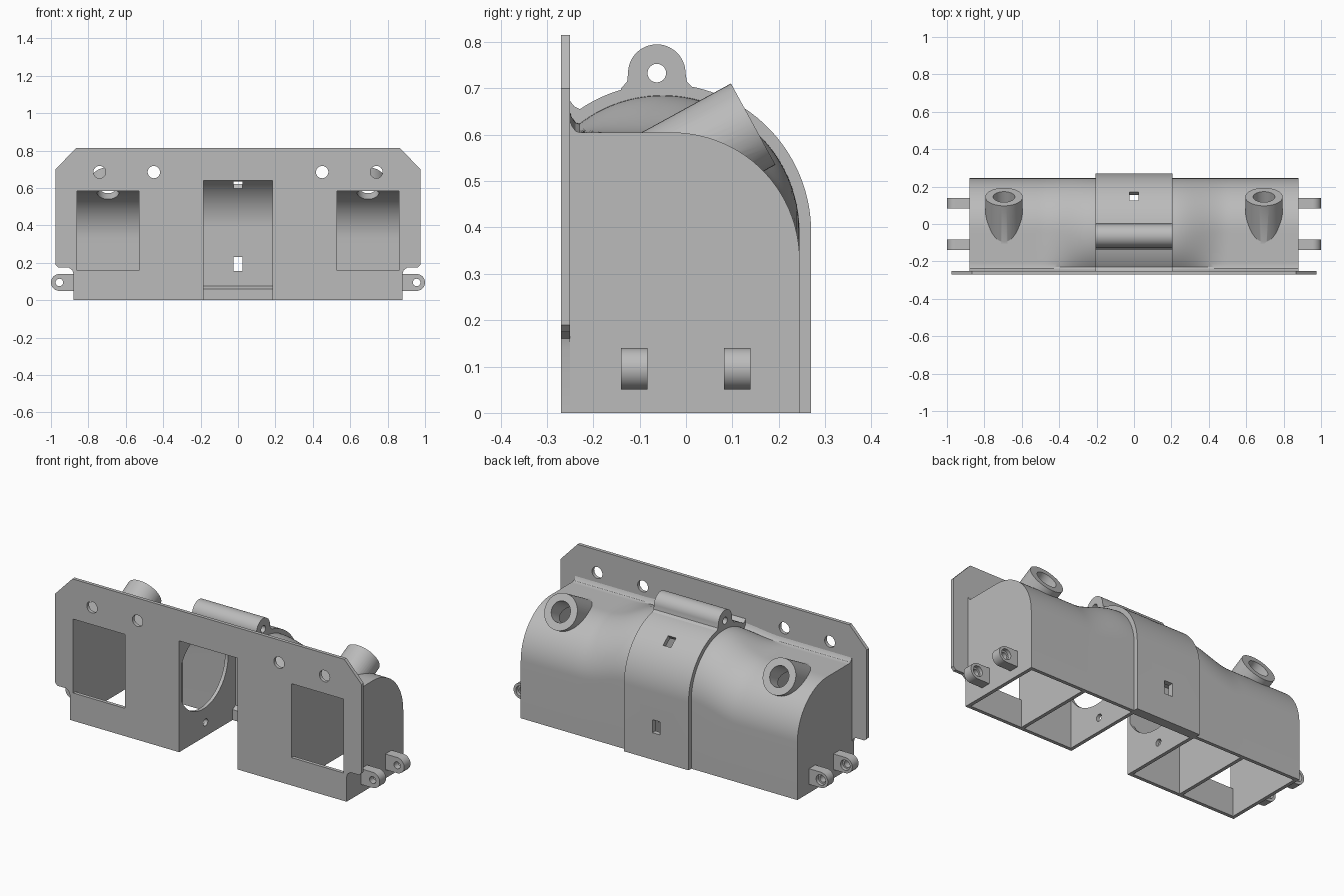
import bpy, bmesh
from math import sin, cos, pi, radians, sqrt
from mathutils import Vector, Matrix

cube = bpy.data.objects.get("Cube")
if cube:
    bpy.data.objects.remove(cube, do_unlink=True)

grey = bpy.data.materials.new("plain_grey")
grey.use_nodes = True
grey.diffuse_color = (0.5, 0.5, 0.5, 1)
grey.node_tree.nodes["Principled BSDF"].inputs["Base Color"].default_value = (0.5, 0.5, 0.5, 1)


def loft(name, rings):
    """Closed solid through matching rings of points."""
    bm = bmesh.new()
    rows = [[bm.verts.new(p) for p in ring] for ring in rings]
    for a, b in zip(rows, rows[1:]):
        for i in range(len(a)):
            j = (i + 1) % len(a)
            bm.faces.new((a[i], a[j], b[j], b[i]))
    bm.faces.new(rows[0][::-1])
    bm.faces.new(rows[-1])
    bmesh.ops.recalc_face_normals(bm, faces=bm.faces)
    mesh = bpy.data.meshes.new(name)
    bm.to_mesh(mesh)
    bm.free()
    mesh.materials.append(grey)
    ob = bpy.data.objects.new(name, mesh)
    bpy.context.collection.objects.link(ob)
    return ob


def prism(name, pts, axis, lo, hi):
    """Extrude a yz outline along x, or an xz outline along y."""
    if axis == "x":
        return loft(name, [[(d, u, v) for u, v in pts] for d in (lo, hi)])
    return loft(name, [[(u, d, v) for u, v in pts] for d in (lo, hi)])


def circle(u, v, r, n=48, start=0, sweep=2 * pi):
    step = sweep / (n if sweep > 6 else n - 1)
    return [(u + r * cos(start + i * step), v + r * sin(start + i * step)) for i in range(n)]


def rect(u0, u1, v0, v1):
    return [(u0, v0), (u1, v0), (u1, v1), (u0, v1)]


def rod(name, start, end, r):
    """Round bar between two points."""
    a, b = Vector(start), Vector(end)
    turn = (b - a).to_track_quat("Z", "Y")
    return loft(name, [[p + turn @ Vector((x, y, 0)) for x, y in circle(0, 0, r)] for p in (a, b)])


def finish(ob, steps=(), mirror=False):
    """Apply unions and cuts in order, mirror, and shade."""
    for kind, tool in steps:
        m = ob.modifiers.new("bool", "BOOLEAN")
        m.operation, m.object, m.solver = kind, tool, "EXACT"
        tool.hide_render = True
    if mirror:
        ob.modifiers.new("mirror", "MIRROR").use_mirror_merge = False
    bpy.context.view_layer.update()
    deps = bpy.context.evaluated_depsgraph_get()
    mesh = bpy.data.meshes.new_from_object(ob.evaluated_get(deps))
    ob.modifiers.clear()
    ob.data = mesh
    for _, tool in steps:
        bpy.data.objects.remove(tool, do_unlink=True)
    bpy.ops.object.select_all(action="DESELECT")
    ob.select_set(True)
    bpy.context.view_layer.objects.active = ob
    bpy.ops.object.shade_smooth_by_angle(angle=radians(30))


def cut(*tools):
    return [("DIFFERENCE", t) for t in tools]


FRONT, BACK_OF_PLATE = -0.27, -0.25

# Front plate with chamfered corners, windows and screw holes
edge = [(0.88, 0), (0.88, 0.14), (0.885, 0.16), (0.905, 0.175), (0.96, 0.175),
        (0.975, 0.19), (0.975, 0.7), (0.865, 0.815)]
plate = prism("front_plate", edge + [(-x, z) for x, z in reversed(edge)], "y", FRONT, BACK_OF_PLATE)
tools = [prism("opening", rect(-0.185, 0.185, -0.1, 0.64), "y", -0.4, -0.1)]
for s in (-1, 1):
    tools.append(prism("window", rect(s * 0.695 - 0.165, s * 0.695 + 0.165, 0.16, 0.585), "y", -0.4, -0.1))
    for x in (0.45, 0.74):
        tools.append(prism("hole", circle(s * x, 0.685, 0.033, 32), "y", -0.4, -0.1))
finish(plate, cut(*tools))


def section(t, inset=0.0, front=-0.252, bottom=0.0, fillet=0.03):
    """Housing outline: round dome at t=0, flat top with round back at t=1."""
    cy, cz, r = -0.05 + 0.02 * t, 0.39 - 0.06 * t, 0.295 - 0.02 * t - inset
    pts = [(cy + r, bottom)]
    pts += circle(cy, cz, r, 24, 0, pi / 2)
    for i in range(1, 11):
        y = cy + (-0.23 - cy) * i / 10
        dome = cz + sqrt(r * r - (y - cy) ** 2)
        pts.append((y, dome + (cz + r - dome) * t))
    z = pts[-1][1]
    pts += [(-0.238, z + fillet * 0.1), (-0.246, z + fillet * 0.45), (front, z + fillet), (front, bottom)]
    return pts


def blend(x):
    t = min(max((x - 0.205) / 0.3, 0), 1)
    return t * t * (3 - 2 * t)


def housing(name, x0, x1, steps, **kw):
    xs = [x0 + (x1 - x0) * i / steps for i in range(steps + 1)]
    return loft(name, [[(x, y, z) for y, z in section(blend(x), **kw)] for x in xs])


# Side housing: outer body, slanted tube, two chambers split by a divider
inner = dict(inset=0.02, front=-0.3, bottom=-0.1, fillet=0)
body = housing("side_housing", 0.205, 0.88, 36)
rim = Vector((0.695, 0.145, 0.623))
axis = Vector((0, 0.877, 0.48))
tube = rod("tube", rim - axis * 0.25, rim, 0.1)
bore = rod("bore", rim - axis * 0.3, rim + axis * 0.1, 0.058)
near = housing("near_chamber", 0.19, 0.51, 18, **inner)
far = housing("far_chamber", 0.53, 0.86, 1, **inner)
finish(body, [("UNION", tube)] + cut(near, far, bore), mirror=True)

# Centre cover: larger dome with open front and pierced end walls
CY, CZ = -0.05, 0.39


def dome(r, front, bottom, flare):
    pts = [(CY + r, bottom)] + circle(CY, CZ, r, 48, 0, radians(124))
    z = pts[-1][1]
    return pts + [(-0.241, z + flare * 0.3), (front, z + flare), (front, bottom)]


cover = prism("centre_cover", dome(0.32, -0.252, 0, 0.02), "x", -0.205, 0.205)
hollow = prism("hollow", dome(0.292, -0.3, -0.1, 0), "x", -0.185, 0.185)
mouth = prism("mouth", rect(-0.185, 0.185, -0.1, 0.64), "y", -0.4, -0.1)
porthole = prism("porthole", circle(CY, CZ, 0.225, 64), "x", -0.3, 0.3)
wire_hole = prism("wire_hole", circle(-0.03, 0.08, 0.02, 24), "x", -0.3, 0.3)
low_slot = prism("low_slot", rect(-0.025, 0.025, 0.155, 0.23), "y", 0.15, 0.4)
high_slot = prism("high_slot", rect(-0.03, 0.03, -0.06, 0.06), "x", -0.025, 0.025)
high_slot.data.transform(Matrix.Translation((0, 0.14, 0.628)) @ Matrix.Rotation(-0.675, 4, "X"))
finish(cover, cut(hollow, mouth, porthole, wire_hole, low_slot, high_slot))

# Lip inside the lower back edge of the cover
finish(prism("inner_lip", [(0.215, 0), (0.25, 0), (0.25, 0.08), (0.215, 0.06)], "x", -0.19, 0.19))

# Hinge barrel on top of the cover
barrel = prism("hinge_barrel", circle(-0.063, 0.733, 0.062, 32, 0, pi)
               + [(-0.127, 0.715), (-0.14, 0.7), (-0.14, 0.685), (0.015, 0.685), (0.015, 0.702), (0.002, 0.715)],
               "x", -0.205, 0.205)
finish(barrel, cut(prism("pin_hole", circle(-0.063, 0.733, 0.02, 24), "x", -0.3, 0.3)))

# Mounting ears on both ends
for label, y0, y1 in (("front", -0.14, -0.083), ("back", 0.082, 0.139)):
    ear = prism(label + "_ears", [(0.87, 0.05)] + circle(0.955, 0.095, 0.045, 24, -pi / 2, pi) + [(0.87, 0.14)],
                "y", y0, y1)
    hole = prism("hole", circle(0.955, 0.095, 0.02, 24), "y", -0.3, 0.3)
    recess = prism("recess", circle(0.955, 0.095, 0.03, 24), "y", y1 - 0.02, y1 + 0.05)
    finish(ear, cut(hole, recess), mirror=True)
